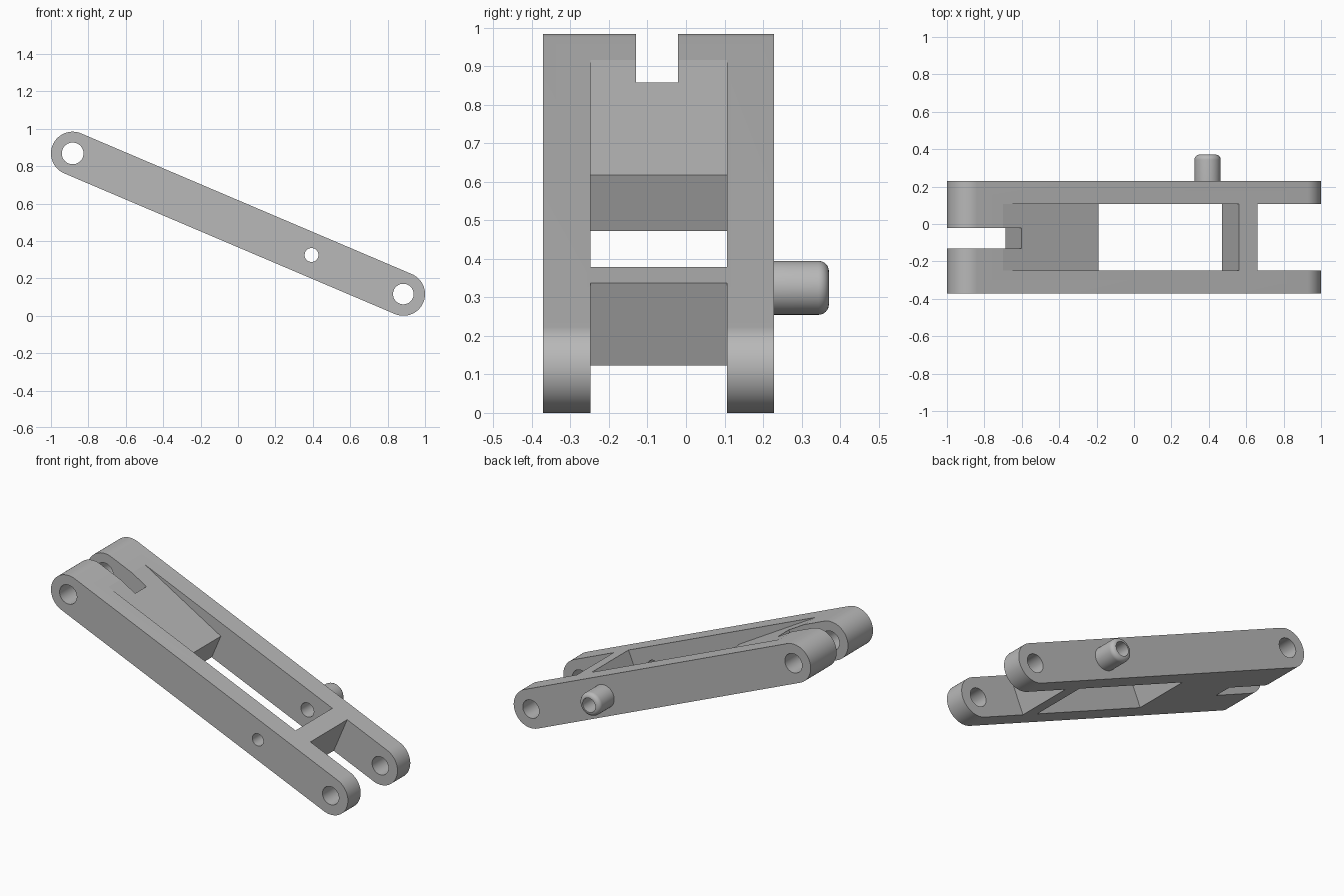
import bpy, bmesh
from math import pi, cos, sin, atan2, hypot, radians
from mathutils import Matrix

cube = bpy.data.objects.get("Cube")
if cube:
    bpy.data.objects.remove(cube, do_unlink=True)

# One grey material
grey = bpy.data.materials.new("light_grey")
grey.use_nodes = True
colour = (0.48, 0.48, 0.48, 1)
grey.diffuse_color = colour
grey.node_tree.nodes["Principled BSDF"].inputs["Base Color"].default_value = colour

# Link frame: origin at the upper pivot, local x runs down to the lower pivot
R = 0.116
DX, DZ = 1.768, 0.752
LENGTH = hypot(DX, DZ)
FRAME = Matrix.Translation((-DX / 2, 0, R + DZ)) @ Matrix.Rotation(atan2(DZ, DX), 4, "Y")
FRONT, BACK = -0.371, 0.229
INNER_FRONT, INNER_BACK = -0.248, 0.106
PIN = 1.388


def finish(name, bm):
    bmesh.ops.recalc_face_normals(bm, faces=bm.faces)
    mesh = bpy.data.meshes.new(name)
    bm.to_mesh(mesh)
    bm.free()
    mesh.materials.append(grey)
    obj = bpy.data.objects.new(name, mesh)
    bpy.context.collection.objects.link(obj)
    return obj


def prism(name, outline, y0, y1):
    """Extrude an outline of the link frame from y0 to y1."""
    bm = bmesh.new()
    face = bm.faces.new([bm.verts.new(FRAME @ Matrix.Translation((u, y0, v)).translation)
                         for u, v in outline])
    new = bmesh.ops.extrude_face_region(bm, geom=[face])["geom"]
    moved = [g for g in new if isinstance(g, bmesh.types.BMVert)]
    bmesh.ops.translate(bm, verts=moved, vec=(0, y1 - y0, 0))
    return finish(name, bm)


def arc(u, r, start, end, n):
    return [(u + r * cos(start + (end - start) * i / n),
             r * sin(start + (end - start) * i / n)) for i in range(n + 1)]


def circle(u, r, n=96):
    return arc(u, r, 0, 2 * pi, n)[:-1]


def box(u0, u1):
    return [(u0, -0.3), (u1, -0.3), (u1, 0.3), (u0, 0.3)]


def smooth(obj, angle):
    bpy.ops.object.select_all(action="DESELECT")
    obj.select_set(True)
    bpy.context.view_layer.objects.active = obj
    bpy.ops.object.shade_smooth_by_angle(angle=radians(angle))


# Round-ended bar
body = prism("link_body", arc(0, R, pi / 2, 3 * pi / 2, 48)
             + arc(LENGTH, R, -pi / 2, pi / 2, 48), FRONT, BACK)

# Window with the sloped top of the upper block
window = [(0.04, 0.13), (0.737, 0.041), (0.737, -0.3), (1.521, -0.3), (1.521, 0.3), (0.04, 0.3)]
cutters = [
    prism("window_cutter", window, INNER_FRONT, INNER_BACK),
    prism("upper_slot_cutter", box(-0.4, 0.264), -0.13, -0.021),
    prism("lower_fork_cutter", box(1.63, 2.3), INNER_FRONT, INNER_BACK),
    prism("upper_hole_cutter", circle(0, 0.058), -0.6, 0.6),
    prism("lower_hole_cutter", circle(LENGTH, 0.055), -0.6, 0.6),
    prism("front_hole_cutter", circle(PIN, 0.037), -0.6, -0.1),
    prism("back_hole_cutter", circle(PIN, 0.043), -0.1, 0.6),
]
bpy.context.view_layer.objects.active = body
for cutter in cutters:
    cutter.hide_render = True
    mod = body.modifiers.new("cut", "BOOLEAN")
    mod.operation = "DIFFERENCE"
    mod.solver = "EXACT"
    mod.object = cutter
    bpy.ops.object.modifier_apply(modifier=mod.name)
for cutter in cutters:
    bpy.data.objects.remove(cutter, do_unlink=True)
smooth(body, 5)

# Hollow side pin with a rounded tip
TIP, ROUND, OUTER, BORE = 0.371, 0.027, 0.07, 0.043
profile = [(BORE, BACK), (OUTER, BACK)]
profile += [(OUTER - ROUND + ROUND * cos(a * pi / 16), TIP - ROUND + ROUND * sin(a * pi / 16))
            for a in range(8)]
profile.append((BORE, TIP))
bm = bmesh.new()
rings = [[bm.verts.new(FRAME @ Matrix.Translation((u, y, v)).translation)
          for u, v in circle(PIN, r, 64)] for r, y in profile]
for a, b in zip(rings, rings[1:] + rings[:1]):
    for i in range(64):
        j = (i + 1) % 64
        bm.faces.new((a[i], a[j], b[j], b[i]))
smooth(finish("side_pin", bm), 30)
